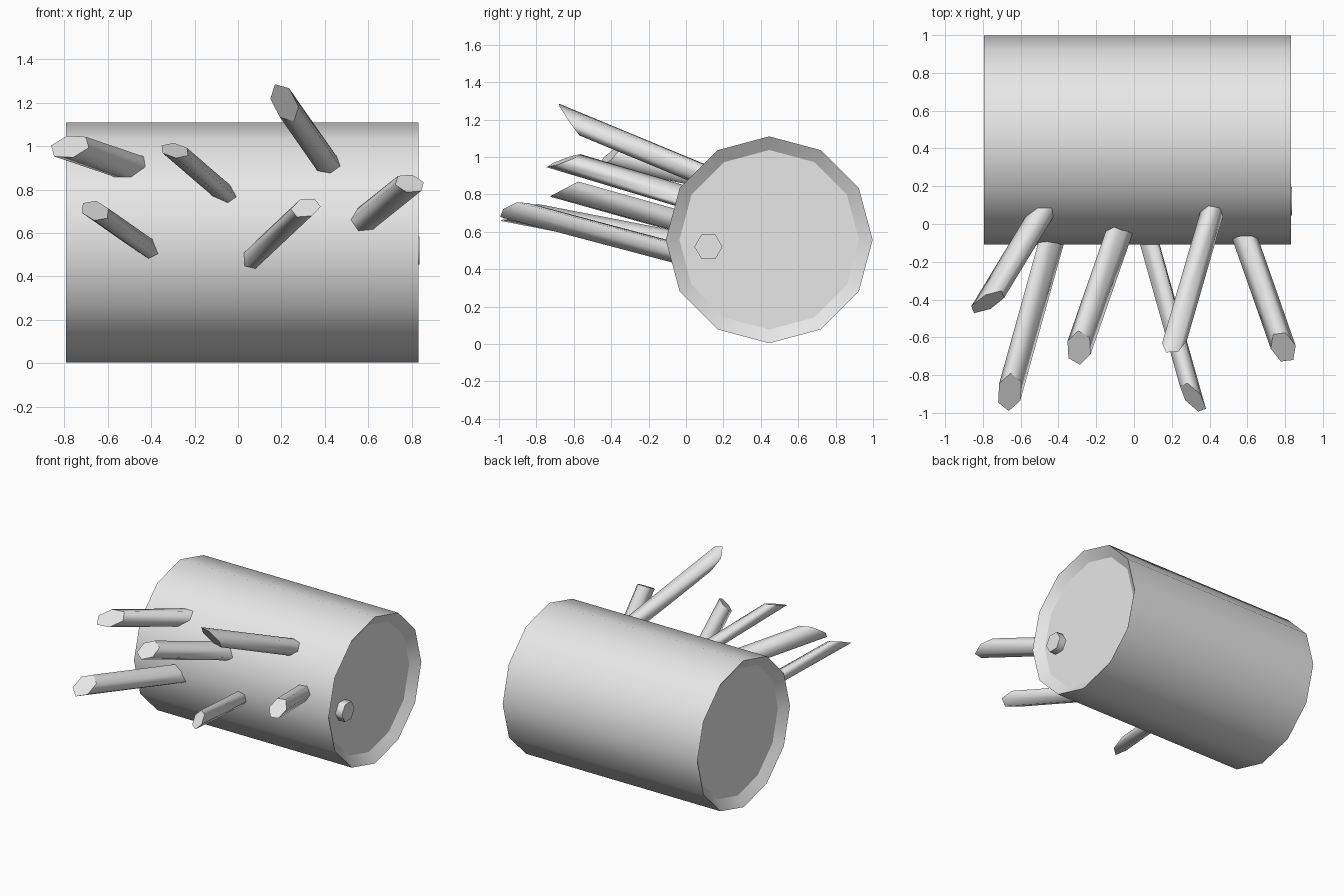
import bpy, bmesh
from math import cos, sin, tau
from mathutils import Vector

cube = bpy.data.objects.get("Cube")
if cube:
    bpy.data.objects.remove(cube, do_unlink=True)

# Single plain grey
grey = bpy.data.materials.new("plain_grey")
grey.use_nodes = True
colour = (0.8, 0.8, 0.8, 1)
grey.diffuse_color = colour
grey.node_tree.nodes["Principled BSDF"].inputs["Base Color"].default_value = colour


def loft(name, rings):
    """Join rings of points into a capped solid: smooth sides, crisp ring edges."""
    bm = bmesh.new()
    loops = [[bm.verts.new(p) for p in ring] for ring in rings]
    count = len(loops[0])
    for a, b in zip(loops, loops[1:]):
        for i in range(count):
            j = (i + 1) % count
            bm.faces.new((a[i], a[j], b[j], b[i])).smooth = True
    for cap in (loops[0], loops[-1]):
        bm.faces.new(cap)
    for ring in loops:
        for i in range(count):
            bm.edges.get((ring[i - 1], ring[i])).smooth = False
    bmesh.ops.recalc_face_normals(bm, faces=bm.faces)
    mesh = bpy.data.meshes.new(name)
    bm.to_mesh(mesh)
    bm.free()
    mesh.materials.append(grey)
    obj = bpy.data.objects.new(name, mesh)
    bpy.context.collection.objects.link(obj)
    return obj


def circle(x, y, z, radius, sides):
    """Ring of points around an axis along x."""
    return [Vector((x, y + radius * cos(tau * i / sides), z + radius * sin(tau * i / sides)))
            for i in range(sides)]


# Barrel with a shallow sloped recess at both ends
left, right, depth = 0.832, -0.793, 0.05
profile = [(right + depth, 0.48), (right, 0.553), (left, 0.553), (left - depth, 0.48)]
loft("barrel", [circle(x, 0.445, 0.557, r, 12) for x, r in profile])

# Small peg in the left end
loft("end_peg", [circle(x, 0.12, 0.52, 0.075, 6) for x in (0.7, left + 0.004)])

# Spikes: tip centre, two neighbouring tip corners (offsets), direction back into the barrel
spikes = {
    "upper_right_spike": ((-.774, -.413, .998), (-.087, -.022, .005), (-.014, .037, .05), (1, 1.65, -.34)),
    "lower_right_spike": ((-.658, -.89, .703), (-.061, -.055, -.01), (-.005, -.1, -.045), (1, 3.6, -.7)),
    "inner_right_spike": ((-.291, -.655, .98), (-.056, -.055, -.012), (.005, -.09, -.035), (1, 2.87, -.86)),
    "top_spike": ((.214, -.625, 1.2), (-.065, -.005, .018), (-.044, -.055, .085), (1, 3.45, -1.43)),
    "lower_left_spike": ((.312, -.918, .716), (-.069, .06, -.005), (-.028, .075, .037), (-1, 3.55, -.94)),
    "outer_left_spike": ((.79, -.652, .828), (-.066, -.008, -.005), (-.053, .068, .035), (-1, 2.85, -.8)),
}
inner_y = 0.22
for name, data in spikes.items():
    tip, a, b, way = map(Vector, data)
    corners = [a, b, b - a, -a, -b, a - b]
    reach = way * ((inner_y - tip.y) / way.y)
    loft(name, [[tip + c for c in corners], [tip + reach + c for c in corners]])
